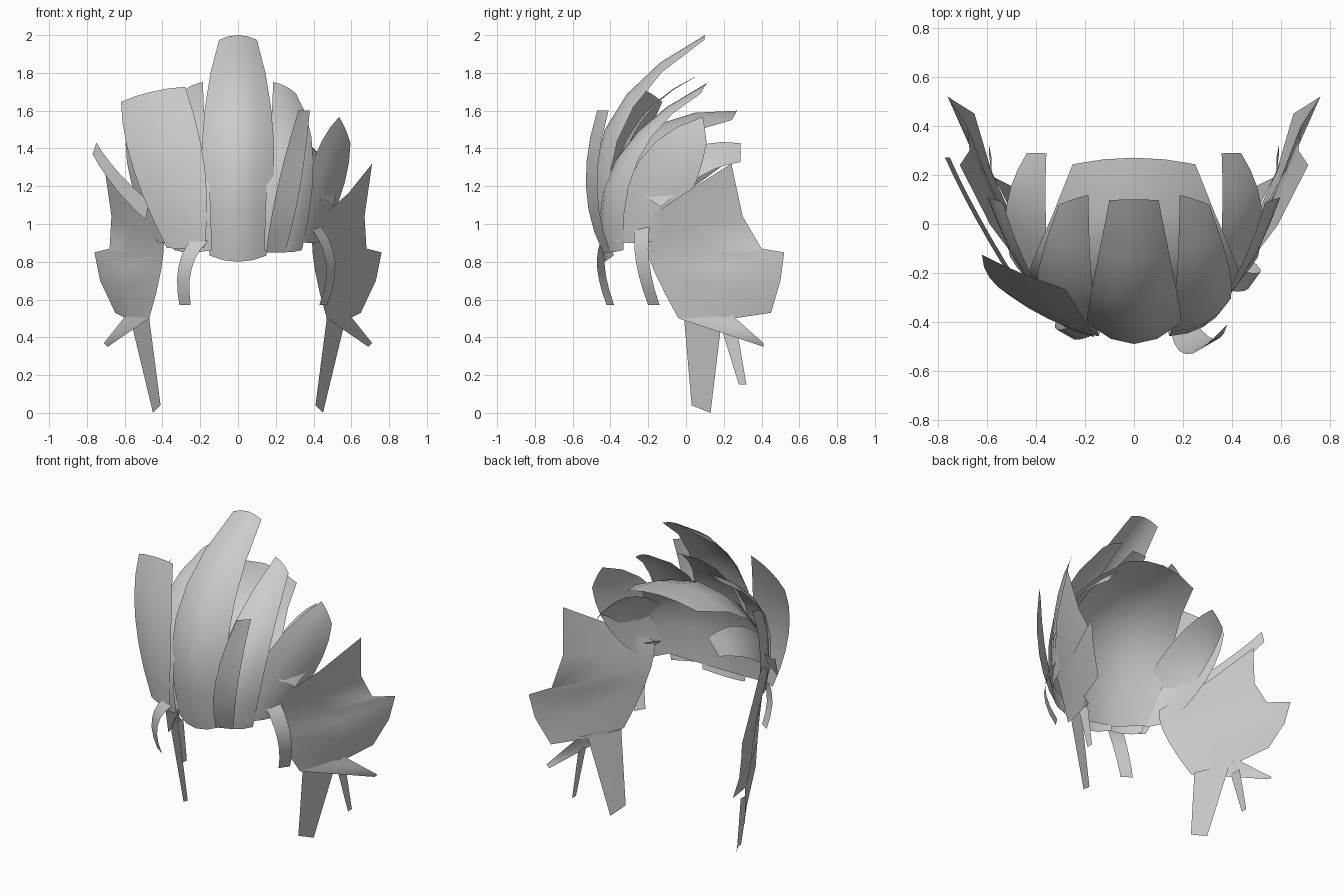
import bpy
import bmesh
from mathutils import Vector

cube = bpy.data.objects.get("Cube")
if cube:
    bpy.data.objects.remove(cube, do_unlink=True)

HEAD_CENTRE = Vector((0, 0, 1.1))
STEPS = 6

# One flat grey for all the hair
grey = bpy.data.materials.new("hair_grey")
grey.use_nodes = True
colour = (.6, .6, .6, 1)
grey.diffuse_color = colour
grey.node_tree.nodes["Principled BSDF"].inputs["Base Color"].default_value = colour


def sample(points, t):
    """Line or parabola through two or three points."""
    points = [Vector(point) for point in points]
    if len(points) == 2:
        return points[0].lerp(points[1], t)
    start, middle, end = points
    bow = middle - (start + end) / 2
    return start.lerp(end, t) + bow * 4 * t * (1 - t)


def outward(point):
    """Direction from the head's centre to a point."""
    return (point - HEAD_CENTRE).normalized()


def sheet(name, rows, both_sides=False):
    """Smooth open surface through rows of points, facing away from the head."""
    mesh = bpy.data.meshes.new(name)
    bm = bmesh.new()
    grid = [[bm.verts.new(point) for point in row] for row in rows]
    for lower, upper in zip(grid, grid[1:]):
        for i in range(len(lower) - 1):
            bm.faces.new((lower[i], lower[i + 1], upper[i + 1], upper[i]))
    bm.normal_update()
    facing = sum(face.normal.dot(face.calc_center_median() - HEAD_CENTRE) * face.calc_area()
                 for face in bm.faces)
    if facing < 0:
        bmesh.ops.reverse_faces(bm, faces=bm.faces[:])
    for face in bm.faces:
        face.smooth = True
    bm.to_mesh(mesh)
    bm.free()
    mesh.materials.append(grey)
    part = bpy.data.objects.new(name, mesh)
    bpy.context.collection.objects.link(part)
    if both_sides:
        mirror = part.modifiers.new("mirror", "MIRROR")
        mirror.use_mirror_merge = False


def strand(name, path, half_widths, curl=0.0, both_sides=False):
    """Lock of hair along a path; wider places curl further in towards the head."""
    rows = []
    for step in range(STEPS + 1):
        t = step / STEPS
        middle = sample(path, t)
        half = sample(half_widths, t)
        drop = outward(middle) * curl * half.length_squared
        rows.append([middle + half * side - drop * side * side
                     for side in (-1, -.5, 0, .5, 1)])
    sheet(name, rows, both_sides)


# Cap over the brow and crown that closes the gaps between the locks
strand("scalp_cap",
       path=[(0, -.41, .85), (0, -.27, 1.43), (0, .27, 1.6)],
       half_widths=[(.36, 0, 0), (.42, 0, 0), (.25, 0, 0)],
       curl=.9)

# Central swept-up lock and the shorter one beneath it
strand("centre_lock",
       path=[(0, -.43, .8), (0, -.43, 1.5), (0, .1, 2)],
       half_widths=[(.15, 0, 0), (.19, 0, 0), (.1, 0, 0)],
       curl=2.5)
strand("centre_under_lock",
       path=[(0, -.4, 1.2), (0, -.25, 1.55), (0, .05, 1.78)],
       half_widths=[(.2, 0, 0), (.05, 0, 0)],
       curl=1)

# Broad locks either side of the centre
strand("brow_lock",
       path=[(.25, -.4, .85), (.3, -.34, 1.35), (.25, .1, 1.73)],
       half_widths=[(.1, .05, 0), (.12, .06, 0), (.06, -.02, -.03)],
       curl=2, both_sides=True)

# Temple locks and the lower locks that reach back
strand("temple_lock",
       path=[(.38, -.28, .9), (.5, -.12, 1.25), (.57, .1, 1.5)],
       half_widths=[(.06, .1, 0), (.07, .13, -.1), (.03, .01, -.07)],
       curl=1, both_sides=True)
strand("rear_temple_lock",
       path=[(.44, -.22, 1.15), (.45, .04, 1.33), (.4, .29, 1.38)],
       half_widths=[(.08, .08, -.06), (.08, .04, -.07), (.04, 0, -.05)],
       curl=1, both_sides=True)

# Wide side panels with jagged rear edges
front_edge = [(.4, -.25, 1), (.4, -.19, .8), (.47, -.04, .5)]
rear_edge = [(.71, .24, 1.32), (.67, .3, 1.04), (.68, .4, .87),
             (.76, .52, .85), (.73, .5, .7), (.65, .45, .53)]
panel_rows = []
for index, corner in enumerate(rear_edge):
    front = sample(front_edge, index / (len(rear_edge) - 1))
    rear = Vector(corner)
    middle = (front + rear) / 2
    panel_rows.append((front, middle + outward(middle) * .03, rear))
sheet("side_panel", panel_rows, both_sides=True)

# Pointed tufts hanging below the side panels
strand("long_tuft",
       path=[(.52, .09, .5), (.43, .08, .02)],
       half_widths=[(.05, .1, 0), (.02, .05, -.02)],
       both_sides=True)
strand("thin_tuft",
       path=[(.58, .23, .44), (.59, .3, .15)],
       half_widths=[(0, .04, 0), (0, .02, 0)],
       both_sides=True)
strand("rear_tuft",
       path=[(.53, .1, .51), (.7, .41, .36)],
       half_widths=[(.06, .14, .01), (.01, 0, .01)],
       both_sides=True)

# Single upright lock on the model's left of the brow
strand("upright_lock",
       path=[(.2, -.42, .85), (.27, -.5, 1.2), (.35, -.44, 1.6)],
       half_widths=[(.05, .02, 0), (.06, .03, 0), (.03, .03, 0)])

# Broad raised lock and a thin flyaway on the model's right
strand("raised_lock",
       path=[(-.28, -.4, .87), (-.38, -.36, 1.3), (-.46, -.2, 1.7)],
       half_widths=[(-.1, .05, 0), (-.19, .09, 0), (-.17, .07, -.04)],
       curl=.5)
strand("flyaway_lock",
       path=[(-.48, -.24, 1.07), (-.64, .03, 1.23), (-.76, .27, 1.4)],
       half_widths=[(.01, 0, .05), (.01, 0, .03)])

# Small curls falling over the forehead
strand("left_curl",
       path=[(.4, -.23, 1), (.49, -.23, .8), (.45, -.17, .57)],
       half_widths=[(.03, .04, 0), (.02, .03, 0)])
strand("right_curl",
       path=[(-.2, -.43, .92), (-.28, -.45, .77), (-.28, -.4, .57)],
       half_widths=[(-.04, .02, .01), (-.03, .02, 0)])
